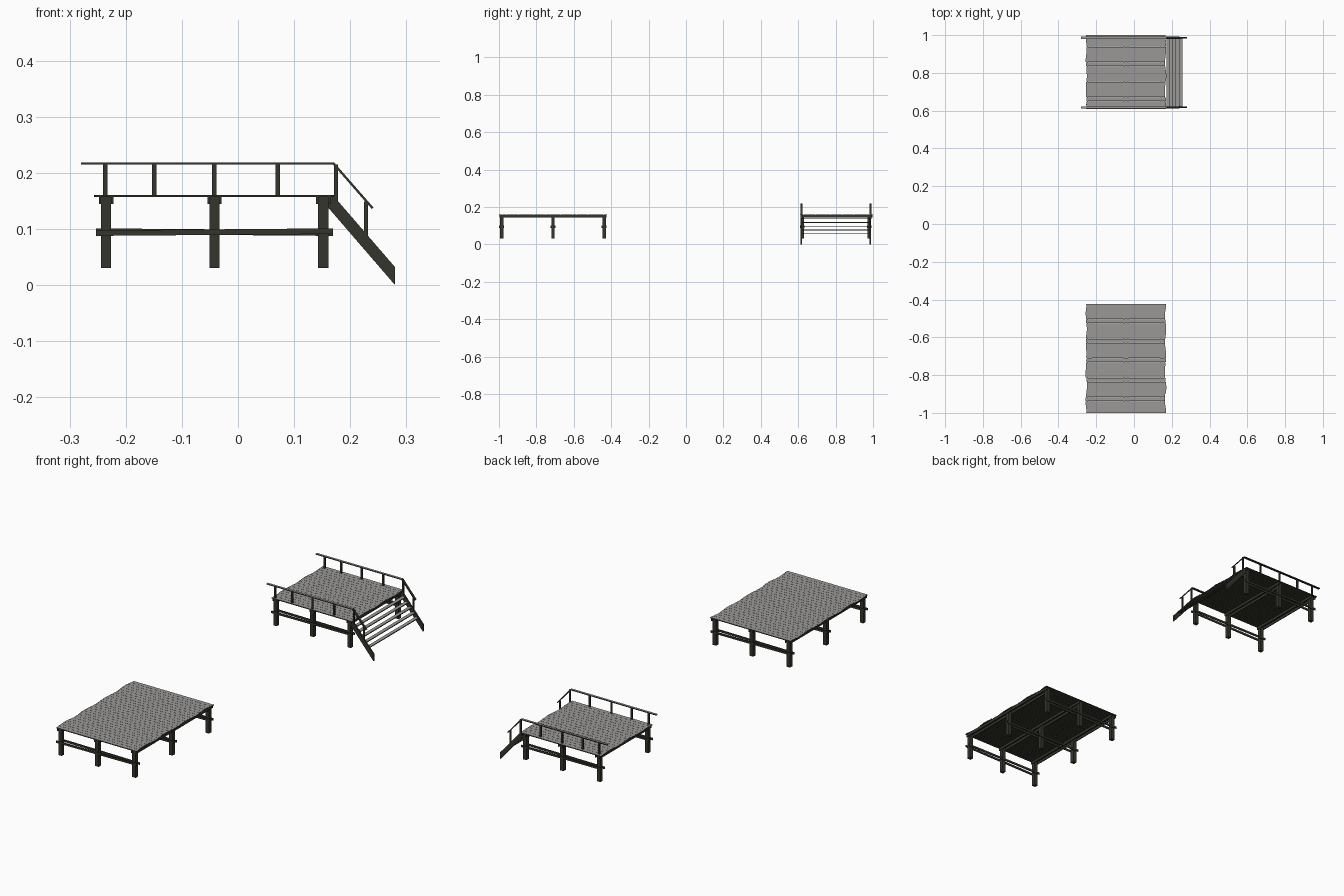
import bpy, bmesh, math, random
from mathutils import Matrix, Vector

if "Cube" in bpy.data.objects:
    bpy.data.objects.remove(bpy.data.objects["Cube"])

random.seed(4)


def material(name, rgb):
    m = bpy.data.materials.new(name)
    m.diffuse_color = (*rgb, 1)
    m.use_nodes = True
    m.node_tree.nodes["Principled BSDF"].inputs["Base Color"].default_value = m.diffuse_color
    return m


PLANK = material("weathered grey planks", (0.325, 0.318, 0.308))
BEAM = material("dark olive timber", (0.036, 0.036, 0.026))


def add_box(bm, c, s, rot=None):
    """Box at centre c with size s, optionally rotated."""
    m = Matrix.Translation(c) @ (rot or Matrix.Identity(4)) @ Matrix.Diagonal((*s, 1))
    bmesh.ops.create_cube(bm, size=1, matrix=m)


def finish(bm, name, grey_top=False):
    """Dark timber everywhere; walking surfaces get weathered grey tops."""
    bmesh.ops.recalc_face_normals(bm, faces=bm.faces)
    bm.normal_update()
    for f in bm.faces:
        f.material_index = 1 if grey_top and f.normal.z > 0.8 else 0
    me = bpy.data.meshes.new(name)
    bm.to_mesh(me)
    bm.free()
    me.materials.append(BEAM)
    me.materials.append(PLANK)
    ob = bpy.data.objects.new(name, me)
    bpy.context.collection.objects.link(ob)
    return ob


XS = (-0.235, -0.042, 0.152)   # post columns
TOP = 0.161                    # deck surface


def deck(label, y0, y1, rows, count):
    # planks along x with ragged ends
    bm = bmesh.new()
    pitch = (y1 - y0) / count
    for i in range(count):
        y = y0 + pitch * (i + 0.5)
        shift = 0.003 * math.sin(y * 42) + random.uniform(-0.001, 0.001)
        add_box(bm, (-0.043 + shift, y, TOP - 0.002), (0.42, pitch - 0.0008, 0.004))
    finish(bm, label + "_planks", True)

    # square posts
    bm = bmesh.new()
    for x in XS:
        for y in rows:
            add_box(bm, (x, y, 0.094), (0.018, 0.018, 0.126))
    finish(bm, label + "_posts")

    # paired joists clamped on either side of each post column
    bm = bmesh.new()
    for x in XS:
        for s in (-1, 1):
            add_box(bm, (x + s * 0.0108, (y0 + y1) / 2, 0.151), (0.004, y1 - y0 - 0.004, 0.012))
    finish(bm, label + "_joists")

    # paired cross braces, slightly crooked
    bm = bmesh.new()
    for y in rows:
        for s in (-1, 1):
            tilt = Matrix.Rotation(s * 0.008, 4, 'Y')
            add_box(bm, (-0.042, y + s * 0.0108, 0.0945), (0.422, 0.004, 0.010), tilt)
    finish(bm, label + "_braces")


deck("front_deck", -1.0, -0.422, (-0.986, -0.711, -0.438), 28)
deck("back_deck", 0.609, 1.0, (0.622, 0.980), 19)

# Railings, stair rails and stringers on both sides of the back deck
for side, y in (("front", 0.617), ("rear", 0.986)):
    bm = bmesh.new()
    add_box(bm, (-0.054, y, 0.217), (0.452, 0.011, 0.004))
    a, b = Vector((0.171, y, 0.216)), Vector((0.24, y, 0.137))
    d = b - a
    ang = math.atan2(-d.z, d.x)
    add_box(bm, (a + b) / 2, (d.length, 0.011, 0.004), Matrix.Rotation(ang, 4, 'Y'))
    finish(bm, side + "_handrail", True)

    bm = bmesh.new()
    for x in (-0.237, -0.149, -0.042, 0.071):
        add_box(bm, (x, y, 0.187), (0.008, 0.007, 0.058))
    add_box(bm, (0.175, y, 0.179), (0.007, 0.007, 0.072))
    add_box(bm, (0.228, y, 0.117), (0.007, 0.007, 0.064))
    finish(bm, side + "_rail_posts")

    bm = bmesh.new()
    prof = [(0.160, 0.139), (0.280, 0.0), (0.280, 0.032), (0.172, 0.157), (0.160, 0.157)]
    f = bm.faces.new([bm.verts.new((x, y - 0.004, z)) for x, z in prof])
    ext = bmesh.ops.extrude_face_region(bm, geom=[f])
    bmesh.ops.translate(bm, vec=(0, 0.008, 0),
                        verts=[v for v in ext["geom"] if isinstance(v, bmesh.types.BMVert)])
    finish(bm, side + "_stringer")

# Stair treads between the stringers
bm = bmesh.new()
for i in range(5):
    add_box(bm, (0.180 + 0.0172 * i, 0.8015, 0.137 - 0.020 * i), (0.0165, 0.364, 0.004))
finish(bm, "stair_treads", True)
